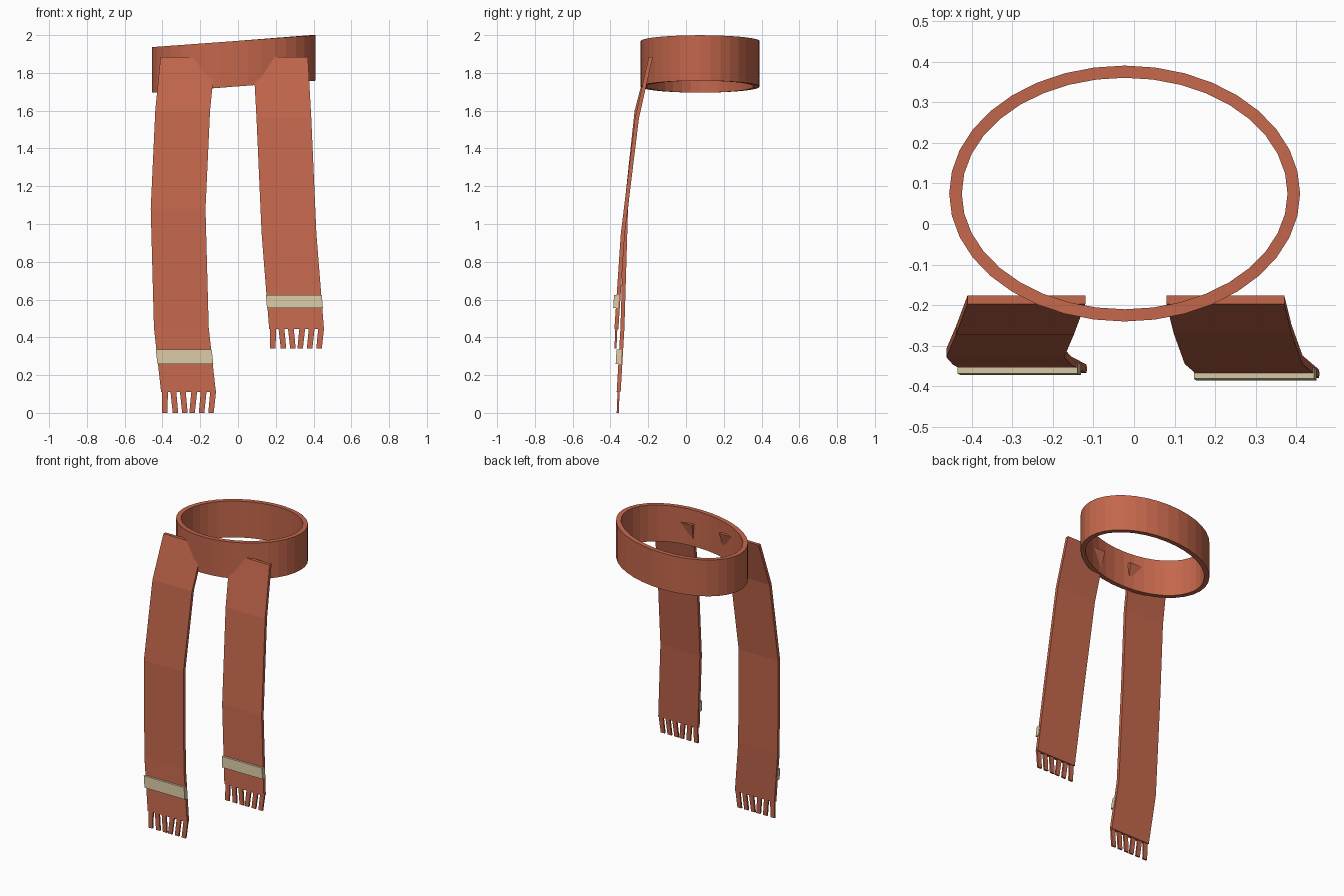
import bpy
import bmesh
from math import cos, sin, tau

cube = bpy.data.objects.get("Cube")
if cube:
    bpy.data.objects.remove(cube, do_unlink=True)


def make_material(name, color):
    mat = bpy.data.materials.new(name)
    mat.use_nodes = True
    mat.diffuse_color = color
    mat.node_tree.nodes["Principled BSDF"].inputs["Base Color"].default_value = color
    return mat


RUST = make_material("rust wool", (0.55, 0.135, 0.072, 1))
CREAM = make_material("cream stripe", (0.68, 0.58, 0.37, 1))


def loft(name, rings, mat, closed=False):
    """Skin a list of equal cross-sections; cap the ends unless it closes on itself."""
    bm = bmesh.new()
    rows = [[bm.verts.new(p) for p in ring] for ring in rings]
    n = len(rows[0])
    pairs = list(zip(rows, rows[1:]))
    if closed:
        pairs.append((rows[-1], rows[0]))
    for a, b in pairs:
        for i in range(n):
            j = (i + 1) % n
            bm.faces.new((a[i], a[j], b[j], b[i]))
    if not closed:
        bm.faces.new(rows[0])
        bm.faces.new(rows[-1])
    bmesh.ops.recalc_face_normals(bm, faces=bm.faces)
    mesh = bpy.data.meshes.new(name)
    bm.to_mesh(mesh)
    bm.free()
    mesh.materials.append(mat)
    obj = bpy.data.objects.new(name, mesh)
    bpy.context.collection.objects.link(obj)
    return obj


def section(x, front, z, width, depth):
    """Flat rectangle centred on x, running back from the front y."""
    h = width / 2
    return [(x - h, front, z), (x + h, front, z),
            (x + h, front + depth, z), (x - h, front + depth, z)]


def along(path, z):
    """Centre x and front y of a hanging end at height z."""
    for (x0, y0, z0), (x1, y1, z1) in zip(path, path[1:]):
        if z1 <= z <= z0:
            t = (z0 - z) / (z0 - z1)
            return x0 + t * (x1 - x0), y0 + t * (y1 - y0)


# Neck loop: oval band that rises towards the left
CX, CY, SEGMENTS = -0.023, 0.075, 36
loop = []
for i in range(SEGMENTS):
    c, s = cos(tau * i / SEGMENTS), sin(tau * i / SEGMENTS)
    profile = []
    for rx, ry, z in ((0.432, 0.315, 1.727), (0.432, 0.315, 1.968),
                      (0.401, 0.285, 1.968), (0.401, 0.285, 1.727)):
        profile.append((CX + rx * c, CY + ry * s, z + 0.0315 * c))
    loop.append(profile)
loft("neck_loop", loop, RUST, closed=True)


# Hanging ends with a stripe and a fringe
WIDTH, DEPTH, TASSELS = 0.29, 0.021, 6


def hanging_end(side, path, stripe_top, stripe_bottom, fringe_bottom):
    loft(side + "_hanging_end",
         [section(x, y, z, WIDTH, DEPTH) for x, y, z in path], RUST)

    stripe = []
    for z in (stripe_top, stripe_bottom):
        x, y = along(path, z)
        stripe.append(section(x, y - 0.014, z, WIDTH + 0.006, 0.027))
    loft(side + "_stripe", stripe, CREAM)

    x, y, z = path[-1]
    for i in range(TASSELS):
        offset = (i - (TASSELS - 1) / 2) * 0.05
        lean = 0.012 if 0 < i < 3 else 0 if i == 0 else -0.012
        top = section(x + offset - lean / 2, y + 0.005, z + 0.01, 0.031, 0.011)
        tip = section(x + offset + lean / 2, y, fringe_bottom, 0.029, 0.011)
        loft(f"{side}_tassel_{i + 1}", [top, tip], RUST)


hanging_end("right", [(-0.265, -0.197, 1.885), (-0.293, -0.272, 1.6),
                      (-0.317, -0.328, 1.08), (-0.300, -0.347, 0.45),
                      (-0.262, -0.367, 0.11)], 0.335, 0.26, 0)
hanging_end("left", [(0.225, -0.197, 1.885), (0.243, -0.270, 1.56),
                     (0.270, -0.345, 0.95), (0.310, -0.379, 0.445)],
            0.625, 0.555, 0.34)
